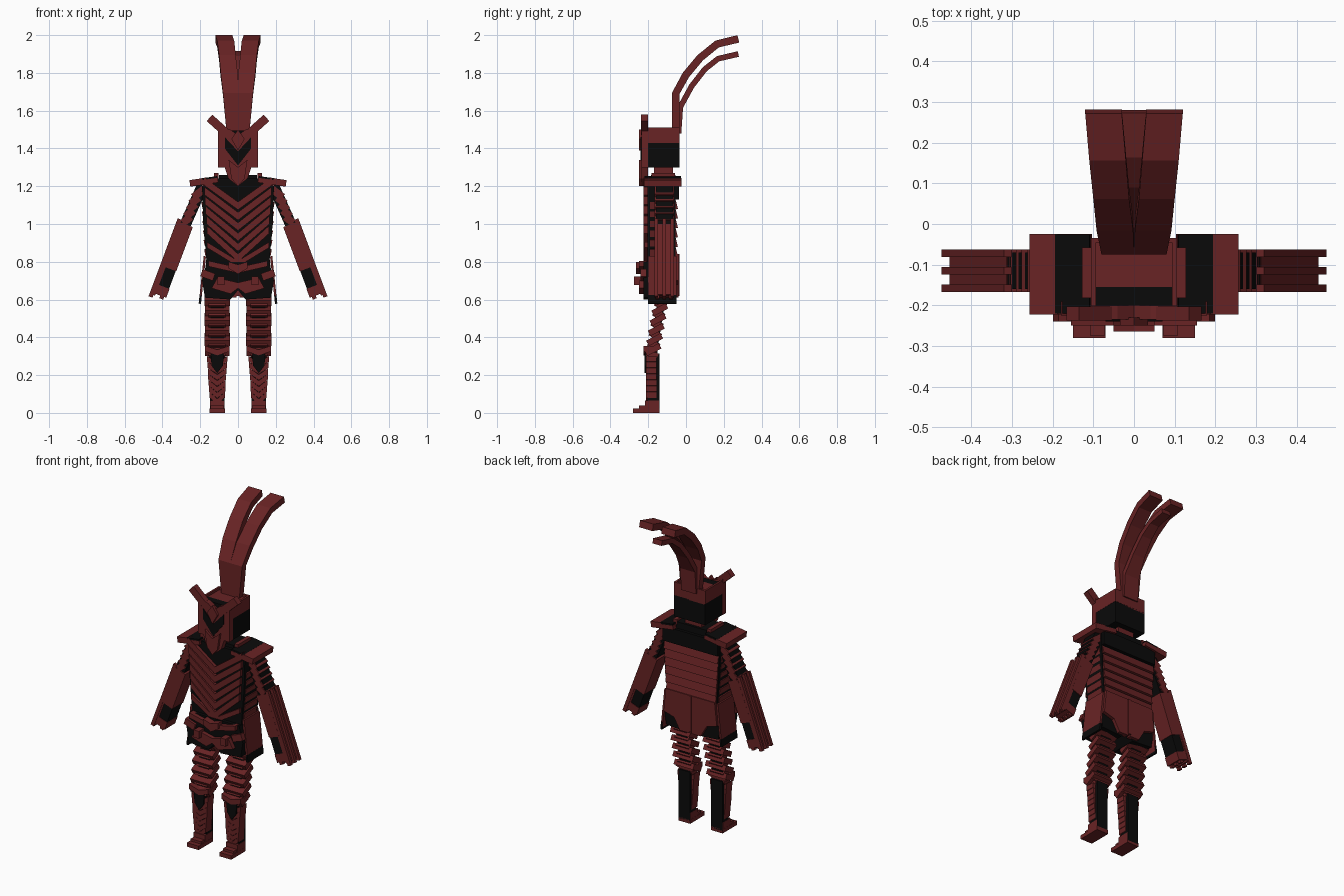
import bpy, bmesh
from math import radians
from mathutils import Vector, Matrix, Euler

old = bpy.data.objects.get("Cube")
if old:
    bpy.data.objects.remove(old)


def material(name, color):
    mat = bpy.data.materials.new(name)
    mat.use_nodes = True
    mat.diffuse_color = color
    mat.node_tree.nodes["Principled BSDF"].inputs["Base Color"].default_value = color
    return mat


RED = material("dark red", (0.14, 0.017, 0.018, 1))
BLACK = material("black", (0.003, 0.003, 0.003, 1))


def finish(name, bm, mat):
    bmesh.ops.recalc_face_normals(bm, faces=bm.faces)
    mesh = bpy.data.meshes.new(name)
    bm.to_mesh(mesh)
    bm.free()
    mesh.materials.append(mat)
    obj = bpy.data.objects.new(name, mesh)
    bpy.context.collection.objects.link(obj)
    return obj


def box(name, center, size, mat, tilt_x=0, tilt_y=0):
    bm = bmesh.new()
    turn = Euler((radians(tilt_x), radians(tilt_y), 0)).to_matrix().to_4x4()
    bmesh.ops.create_cube(bm, size=1, matrix=Matrix.Translation(center) @ turn @ Matrix.Diagonal((*size, 1)))
    return finish(name, bm, mat)


def pair(name, center, size, mat, tilt_x=0, tilt_y=0):
    """The same box on the left and on the right."""
    for side, word in ((1, "left"), (-1, "right")):
        x, y, z = center
        box(f"{word}_{name}", (side * x, y, z), size, mat, tilt_x, side * tilt_y)


def prism(name, outline, front, back, mat, mirror=False):
    """Extrude an x-z outline in depth; mirror closes a half outline over x = 0."""
    points = list(outline)
    if mirror:
        points += [(-x, z) for x, z in reversed(outline) if x > 0]
    bm = bmesh.new()
    face = bm.faces.new([bm.verts.new((x, front, z)) for x, z in points])
    moved = bmesh.ops.extrude_face_region(bm, geom=[face])["geom"]
    bmesh.ops.translate(bm, vec=(0, back - front, 0), verts=[v for v in moved if isinstance(v, bmesh.types.BMVert)])
    return finish(name, bm, mat)


def chevron(name, x, half, low, rise, thick, front, back, mat):
    prism(name, [(x - half, low + rise), (x, low), (x + half, low + rise), (x + half, low + rise + thick),
                 (x, low + thick), (x - half, low + rise + thick)], front, back, mat)


def plume(name, path, thick, side=1):
    """Sweep a flat strip along points of (y, z, inner x, outer x)."""
    bm = bmesh.new()
    rings = []
    for i, (y, z, inner, outer) in enumerate(path):
        a, b = path[max(i - 1, 0)], path[min(i + 1, len(path) - 1)]
        along = Vector((0, b[0] - a[0], b[1] - a[1])).normalized()
        off = Vector((0, -along.z, along.y)) * thick / 2
        rings.append([bm.verts.new(Vector((side * x, y, z)) + k * off)
                      for x, k in ((inner, 1), (outer, 1), (outer, -1), (inner, -1))])
    for a, b in zip(rings, rings[1:]):
        for k in range(4):
            bm.faces.new((a[k], a[k - 1], b[k - 1], b[k]))
    bm.faces.new(rings[0])
    bm.faces.new(rings[-1])
    finish(name, bm, RED)


# Plumes on the helmet
outer_path = [(-0.055, 1.48, 0, 0.06), (-0.055, 1.69, 0, 0.08), (0, 1.79, 0.002, 0.092),
              (0.075, 1.88, 0.012, 0.1), (0.165, 1.953, 0.02, 0.11), (0.277, 1.98, 0.03, 0.12)]
plume("left_plume", outer_path, 0.04)
plume("right_plume", outer_path, 0.04, -1)
plume("middle_plume", [(-0.04, 1.48, -0.05, 0.05), (-0.03, 1.62, -0.05, 0.05), (0.03, 1.73, -0.04, 0.04),
                       (0.1, 1.82, -0.035, 0.035), (0.17, 1.875, -0.03, 0.03), (0.277, 1.9, -0.03, 0.03)], 0.03)

# Helmet: black band, red rim, recessed top
box("helmet_band", (0, -0.12, 1.365), (0.21, 0.17, 0.13), BLACK)
box("helmet_crown", (0, -0.095, 1.46), (0.2, 0.12, 0.07), RED)
box("helmet_top_front", (0, -0.175, 1.46), (0.19, 0.05, 0.07), BLACK)
pair("helmet_rim", (0.1, -0.12, 1.47), (0.012, 0.17, 0.08), RED)
box("helmet_back_rim", (0, -0.04, 1.47), (0.21, 0.012, 0.08), RED)

# Face mask with eyes and horns
prism("mask", [(0, 1.47), (0.04, 1.5), (0.107, 1.52), (0.107, 1.3), (0.07, 1.3), (0.05, 1.24), (0, 1.2)],
      -0.235, -0.2, RED, True)
prism("eye_band", [(0, 1.385), (0.07, 1.46), (0.07, 1.4), (0, 1.31)], -0.24, -0.234, BLACK, True)
prism("brow", [(0, 1.5), (0.035, 1.45), (0, 1.39)], -0.25, -0.23, RED, True)
prism("chin_guard", [(0, 1.3), (0.05, 1.34), (0.035, 1.24), (0, 1.2)], -0.25, -0.23, RED, True)
pair("horn", (0.11, -0.22, 1.525), (0.045, 0.035, 0.11), RED, tilt_y=48)

# Neck and shoulder pads
box("neck", (0, -0.12, 1.27), (0.11, 0.1, 0.08), RED)
box("collar", (0, -0.12, 1.245), (0.2, 0.13, 0.03), BLACK)
pair("collar_strip", (0.115, -0.12, 1.25), (0.025, 0.125, 0.04), RED)
pair("shoulder_inner", (0.15, -0.123, 1.233), (0.085, 0.195, 0.03), BLACK, tilt_y=8)
pair("shoulder_edge", (0.15, -0.123, 1.226), (0.09, 0.198, 0.025), RED, tilt_y=8)
pair("shoulder_outer", (0.22, -0.123, 1.22), (0.07, 0.198, 0.035), RED, tilt_y=8)

# Torso core with chest and back plates
prism("torso_core", [(0, 1.24), (0.11, 1.24), (0.19, 1.2), (0.185, 1.02), (0.165, 0.78), (0, 0.78)],
      -0.205, -0.055, BLACK, True)
for i in range(6):
    low = 0.8 + i * 0.055
    chevron(f"chest_plate_{i}", 0, 0.165 + 0.003 * i, low, 0.15 - 0.004 * i, 0.042, -0.225, -0.19, RED)
chevron("waist_plate", 0, 0.165, 0.775, 0.1, 0.03, -0.22, -0.19, RED)
for i in range(6):
    z = 0.85 + i * 0.05
    box(f"back_plate_{i}", (0, -0.058, z), (0.335 + 0.006 * i, 0.02, 0.046), RED, tilt_x=14)
    pair(f"side_plate_{i}", (0.166 + 0.003 * i, -0.13, z), (0.02, 0.12, 0.036), RED, tilt_y=12)
box("upper_back", (0, -0.05, 1.175), (0.37, 0.025, 0.09), BLACK)

# Hips, belt and skirt
prism("hips", [(0, 0.8), (0.165, 0.8), (0.19, 0.7), (0.175, 0.61), (0.04, 0.6), (0, 0.65)],
      -0.225, -0.06, BLACK, True)
chevron("belt", 0, 0.155, 0.74, 0.035, 0.03, -0.25, -0.21, RED)
prism("belt_buckle", [(0, 0.785), (0.05, 0.8), (0.05, 0.765), (0, 0.735)], -0.265, -0.22, RED, True)
prism("groin_plate", [(0, 0.69), (0.11, 0.715), (0.14, 0.66), (0.04, 0.63), (0, 0.66)], -0.25, -0.21, RED, True)
pair("hip_stud", (0.09, -0.25, 0.7), (0.035, 0.05, 0.045), RED)
pair("hip_plate", (0.16, -0.225, 0.73), (0.07, 0.03, 0.04), RED, tilt_y=-20)
pair("skirt_side", (0.188, -0.125, 0.71), (0.012, 0.15, 0.24), RED, tilt_y=-6)
pair("skirt_hem", (0.2, -0.125, 0.6), (0.012, 0.152, 0.045), BLACK, tilt_y=-6)
for side, word in ((1, "left"), (-1, "right")):
    prism(f"{word}_tail", [(side * x, z) for x, z in
          ((0.008, 0.84), (0.165, 0.84), (0.18, 0.7), (0.11, 0.68), (0.07, 0.61), (0.008, 0.61))],
          -0.07, -0.04, RED)
box("tail_seam", (0, -0.05, 0.73), (0.02, 0.03, 0.22), RED)

# Upper arms: core with slanted plates
pair("upper_arm", (0.238, -0.115, 1.09), (0.06, 0.09, 0.25), BLACK, tilt_y=-24)
for i in range(6):
    pair(f"arm_plate_{i}", (0.208 + 0.014 * i, -0.115, 1.175 - 0.034 * i), (0.085, 0.105, 0.022), RED, tilt_y=38)

# Forearms, built along a tilted axis
ARM_TILT = -20.5
arm_turn = Euler((0, radians(ARM_TILT), 0)).to_matrix()


def arm_part(name, offset, size, mat):
    center = Vector((0.345, -0.115, 0.81)) + arm_turn @ Vector(offset)
    pair(name, center, size, mat, tilt_y=ARM_TILT)


arm_part("forearm_core", (-0.005, 0, 0), (0.06, 0.095, 0.38), BLACK)
arm_part("forearm_shell", (-0.002, 0, 0.075), (0.072, 0.105, 0.25), RED)
arm_part("hand", (-0.005, 0, -0.175), (0.065, 0.1, 0.05), RED)
arm_part("outer_plate", (0.03, 0, -0.01), (0.016, 0.1, 0.4), RED)
for i in (-1, 0, 1):
    arm_part(f"forearm_fin_{i + 2}", (0.042, 0.043 * i, -0.005), (0.022, 0.018, 0.44), RED)
    arm_part(f"finger_{i + 2}", (-0.015, 0.036 * i, -0.2), (0.022, 0.02, 0.03), RED)

# Thighs: stacked tilted rings
for i in range(6):
    z, y = 0.6 - i * 0.053, -0.13 - i * 0.009
    pair(f"thigh_ring_{i}", (0.11, y, z), (0.135 - 0.004 * (i % 2), 0.085, 0.032), RED, tilt_x=28)
    pair(f"thigh_joint_{i}", (0.11, y - 0.005, z - 0.027), (0.09, 0.06, 0.04), RED, tilt_x=-28)
pair("thigh_core", (0.11, -0.15, 0.47), (0.07, 0.04, 0.32), BLACK, tilt_x=-9)

# Shins, knees and feet
pair("shin", (0.11, -0.17, 0.165), (0.075, 0.06, 0.3), BLACK)
for side, word in ((1, "left"), (-1, "right")):
    x = side * 0.11
    for i in range(7):
        chevron(f"{word}_shin_plate_{i}", x, 0.04 + 0.0025 * i, 0.045 + 0.032 * i, 0.035, 0.03, -0.212, -0.155, RED)
    prism(f"{word}_knee", [(x - 0.035, 0.31), (x, 0.325), (x + 0.035, 0.31), (x + 0.03, 0.25), (x, 0.21),
                           (x - 0.03, 0.25)], -0.22, -0.2, BLACK)
    chevron(f"{word}_knee_cap", x, 0.065, 0.305, 0.02, 0.03, -0.225, -0.15, RED)
pair("ankle", (0.11, -0.18, 0.04), (0.078, 0.075, 0.05), RED)
pair("foot", (0.11, -0.21, 0.012), (0.08, 0.14, 0.024), RED)
pair("toe_strap", (0.11, -0.225, 0.03), (0.07, 0.05, 0.016), RED)
